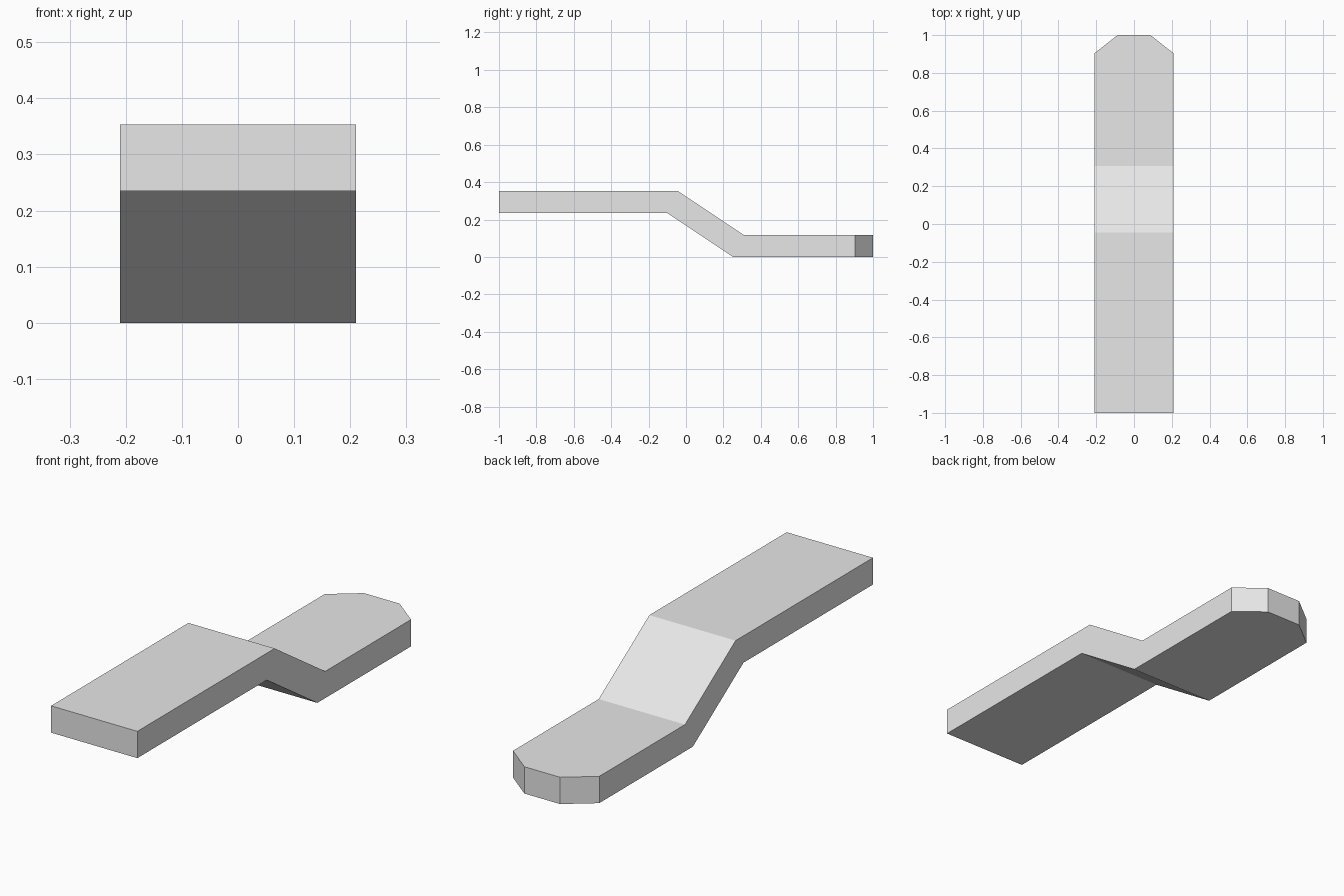
import bpy
import bmesh

cube = bpy.data.objects.get("Cube")
if cube:
    bpy.data.objects.remove(cube, do_unlink=True)

# Single plain grey material
grey = bpy.data.materials.new("light_grey")
grey.use_nodes = True
colour = (0.8, 0.8, 0.8, 1)
grey.diffuse_color = colour
grey.node_tree.nodes["Principled BSDF"].inputs["Base Color"].default_value = colour

THICK = 0.118
HALF = 0.21
RAISED = 0.235

# Cross-sections along the strip: y at top, y at bottom, underside height, half width
sections = [
    (-1.0, -1.0, RAISED, HALF),
    (-0.045, -0.10, RAISED, HALF),   # upper bend
    (0.307, 0.252, 0.0, HALF),       # lower bend
    (0.903, 0.903, 0.0, HALF),       # start of the clipped corners
    (1.0, 1.0, 0.0, 0.087),          # narrow back end
]

# Loft the stepped bracket through its sections
bm = bmesh.new()
rings = []
for y_top, y_bottom, z, half in sections:
    corners = [(-half, y_bottom, z), (half, y_bottom, z),
               (half, y_top, z + THICK), (-half, y_top, z + THICK)]
    rings.append([bm.verts.new(c) for c in corners])

for a, b in zip(rings, rings[1:]):
    for i in range(4):
        j = (i + 1) % 4
        bm.faces.new((a[i], a[j], b[j], b[i]))
bm.faces.new(rings[0])
bm.faces.new(rings[-1])
bmesh.ops.recalc_face_normals(bm, faces=bm.faces)

mesh = bpy.data.meshes.new("stepped_bracket")
bm.to_mesh(mesh)
bm.free()
mesh.materials.append(grey)
bpy.context.collection.objects.link(bpy.data.objects.new("stepped_bracket", mesh))
